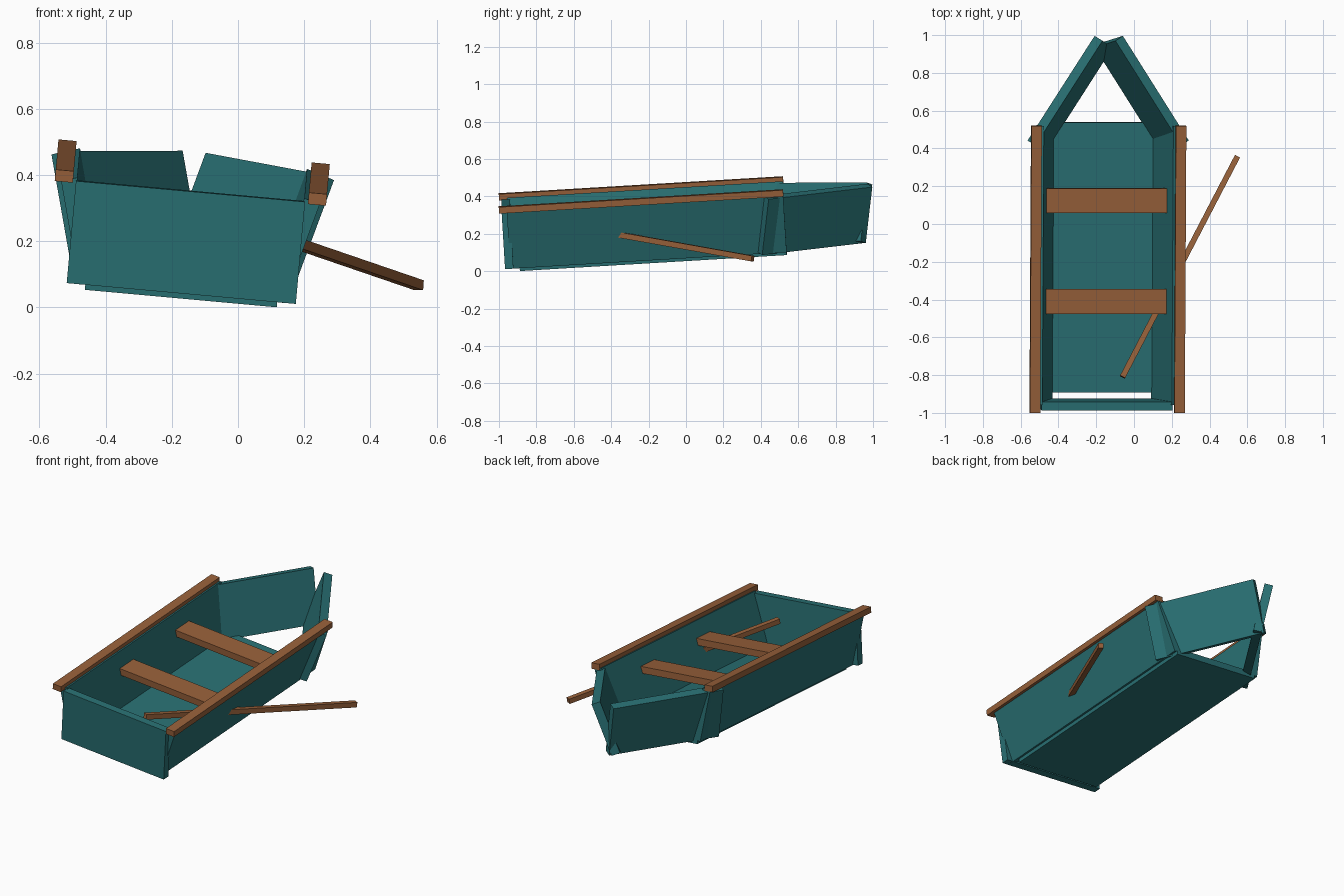
import bpy, bmesh
from math import radians
from mathutils import Matrix, Vector, Euler

cube = bpy.data.objects.get("Cube")
if cube:
    bpy.data.objects.remove(cube, do_unlink=True)


def material(name, color):
    mat = bpy.data.materials.new(name)
    mat.use_nodes = True
    mat.diffuse_color = color
    mat.node_tree.nodes["Principled BSDF"].inputs["Base Color"].default_value = color
    return mat


teal = material("teal paint", (0.022, 0.162, 0.172, 1))
wood = material("brown wood", (0.31, 0.118, 0.042, 1))

# The whole boat rests tilted: rolled to its left and bow raised
TILT = Matrix.Translation((-0.168, 0, 0.08)) @ Euler((radians(3.44), radians(5.2), 0)).to_matrix().to_4x4()
SIDE_LEAN = 15   # outward flare of the side planks
BOW_LEAN = 18    # outward flare of the bow planks
YAW = 32.5       # angle of the bow planks


def board(name, size, center, mat, lean=0, yaw=0, frame=TILT):
    """A plain board, flared about its length and then turned about z."""
    mesh = bpy.data.meshes.new(name)
    bm = bmesh.new()
    bmesh.ops.create_cube(bm, size=1)
    bmesh.ops.scale(bm, vec=size, verts=bm.verts)
    bm.to_mesh(mesh)
    bm.free()
    mesh.materials.append(mat)
    obj = bpy.data.objects.new(name, mesh)
    bpy.context.collection.objects.link(obj)
    turn = Matrix.Rotation(radians(yaw), 4, "Z") @ Matrix.Rotation(radians(lean), 4, "Y")
    obj.matrix_world = frame @ Matrix.Translation(center) @ turn
    return obj


# Hull floor and stern
board("floor", (0.582, 1.43, 0.04), (0, -0.175, 0.02), teal)
board("stern_board", (0.695, 0.045, 0.31), (0, -0.9455, 0.175), teal)

# Mirrored side planks, bow planks and top rails
for side, s in (("left", 1), ("right", -1)):
    board(side + "_side_plank", (0.05, 1.48, 0.32), (s * 0.327, -0.2, 0.178), teal, s * SIDE_LEAN)
    board(side + "_bow_plank", (0.05, 0.658, 0.32), (s * 0.19, 0.7, 0.173), teal, s * BOW_LEAN, s * YAW)
    board(side + "_top_rail", (0.055, 1.523, 0.035), (s * 0.384, -0.22, 0.3425), wood)

# Bench seats
for name, y in (("front_seat", 0.138), ("rear_seat", -0.396)):
    board(name, (0.655, 0.13, 0.04), (0, y, 0.23), wood)

# Oar passing out through the left side
start, end = Vector((-0.061, -0.81, 0.275)), Vector((0.547, 0.357, 0.067))
along = end - start
aim = Matrix.Translation((start + end) / 2) @ along.to_track_quat("Y", "Z").to_matrix().to_4x4()
board("oar", (0.03, along.length, 0.03), (0, 0, 0), wood, frame=aim)
